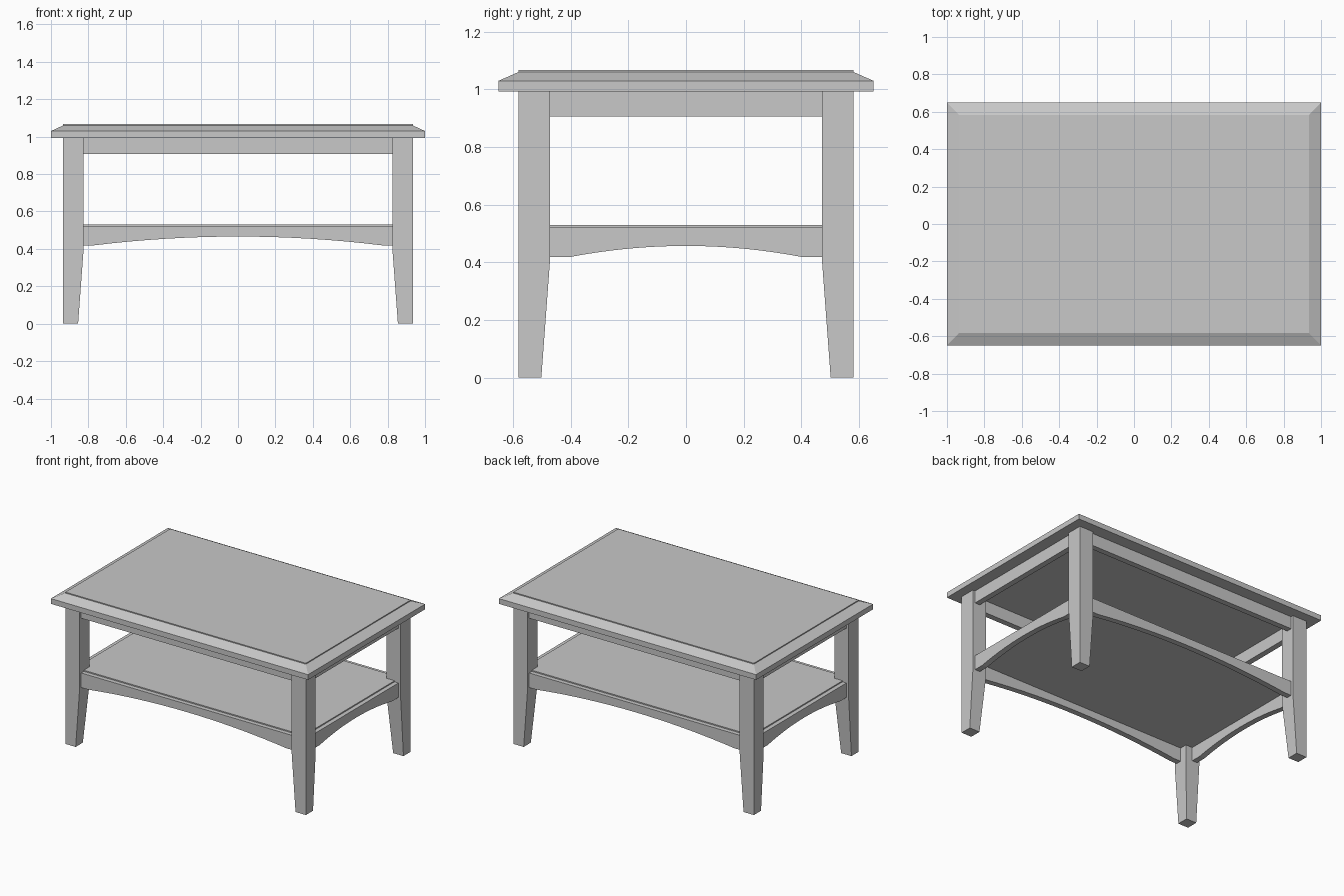
import bpy, bmesh, math
from mathutils import Matrix, Vector

if "Cube" in bpy.data.objects:
    bpy.data.objects.remove(bpy.data.objects["Cube"])

grey = bpy.data.materials.new("plain grey")
grey.diffuse_color = (0.58, 0.58, 0.58, 1)
grey.use_nodes = True
grey.node_tree.nodes["Principled BSDF"].inputs["Base Color"].default_value = (0.58, 0.58, 0.58, 1)

LEG_X, LEG_Y = 0.935, 0.582      # outer corner of the legs
LEG_W, FOOT_W = 0.11, 0.08
SETBACK, THICK = 0.018, 0.04     # rails and aprons behind the leg faces
UNDERSIDE = 0.993                # bottom of the table top
RAIL_LOW, RAIL_TOP = 0.419, 0.521


def finish(name, bm):
    bmesh.ops.recalc_face_normals(bm, faces=bm.faces)
    mesh = bpy.data.meshes.new(name)
    bm.to_mesh(mesh)
    bm.free()
    mesh.materials.append(grey)
    obj = bpy.data.objects.new(name, mesh)
    bpy.context.collection.objects.link(obj)
    return obj


def loft(name, sections):
    """Stack rectangles (x0, x1, y0, y1, z) into a closed solid."""
    bm = bmesh.new()
    rings = [[bm.verts.new(p) for p in ((a, c, z), (b, c, z), (b, d, z), (a, d, z))]
             for a, b, c, d, z in sections]
    for low, high in zip(rings, rings[1:]):
        for i in range(4):
            j = (i + 1) % 4
            bm.faces.new((low[i], low[j], high[j], high[i]))
    bm.faces.new(rings[0])
    bm.faces.new(rings[-1])
    return finish(name, bm)


def board(name, outline, offset, turn):
    """Extrude an outline (along, z) inwards from its outer face, then turn it about z."""
    bm = bmesh.new()
    face = bm.faces.new([bm.verts.new((u, -offset, z)) for u, z in outline])
    new = bmesh.ops.extrude_face_region(bm, geom=[face])["geom"]
    bmesh.ops.translate(bm, vec=Vector((0, THICK, 0)),
                        verts=[v for v in new if isinstance(v, bmesh.types.BMVert)])
    bmesh.ops.rotate(bm, verts=bm.verts, matrix=Matrix.Rotation(turn, 3, "Z"))
    return finish(name, bm)


def centred(hx, hy, z):
    return (-hx, hx, -hy, hy, z)


# Table top: slab edge, sloping border and a slightly raised panel
loft("table_top", [centred(1.0, 0.65, UNDERSIDE), centred(1.0, 0.65, 1.03),
                   centred(LEG_X, LEG_Y, 1.06), centred(LEG_X, LEG_Y, 1.067)])

# Legs: straight above, tapered on the inner sides below
for sx, side in ((1, "left"), (-1, "right")):
    for sy, end in ((-1, "front"), (1, "back")):
        def section(w, z):
            xs = sorted((sx * LEG_X, sx * (LEG_X - w)))
            ys = sorted((sy * LEG_Y, sy * (LEG_Y - w)))
            return (*xs, *ys, z)
        loft(f"{end}_{side}_leg", [section(FOOT_W, 0), section(LEG_W, 0.405), section(LEG_W, UNDERSIDE)])

# Aprons under the top and arched rails around the shelf
long_half, short_half = LEG_X - LEG_W, LEG_Y - LEG_W
sides = (("front", long_half, LEG_Y, 0.77, 0.466, 0), ("left", short_half, LEG_X, 0.40, 0.457, 1),
         ("back", long_half, LEG_Y, 0.77, 0.466, 2), ("right", short_half, LEG_X, 0.40, 0.457, 3))
for name, half, outer, arch, peak, quarter in sides:
    turn = quarter * math.pi / 2
    offset = outer - SETBACK
    board(f"{name}_apron", [(-half, 0.906), (half, 0.906), (half, UNDERSIDE), (-half, UNDERSIDE)],
          offset, turn)
    steps = 16
    curve = [(arch * t, RAIL_LOW + (peak - RAIL_LOW) * (1 - t * t))
             for t in (2 * i / steps - 1 for i in range(steps + 1))]
    outline = [(-half, RAIL_LOW), *curve, (half, RAIL_LOW), (half, RAIL_TOP), (-half, RAIL_TOP)]
    board(f"{name}_shelf_rail", outline, offset, turn)

# Thin shelf lying on the rails, set in from their outer edges
inset = SETBACK + 0.03
loft("shelf", [centred(LEG_X - inset, LEG_Y - inset, z) for z in (RAIL_TOP - 0.006, 0.529)])
